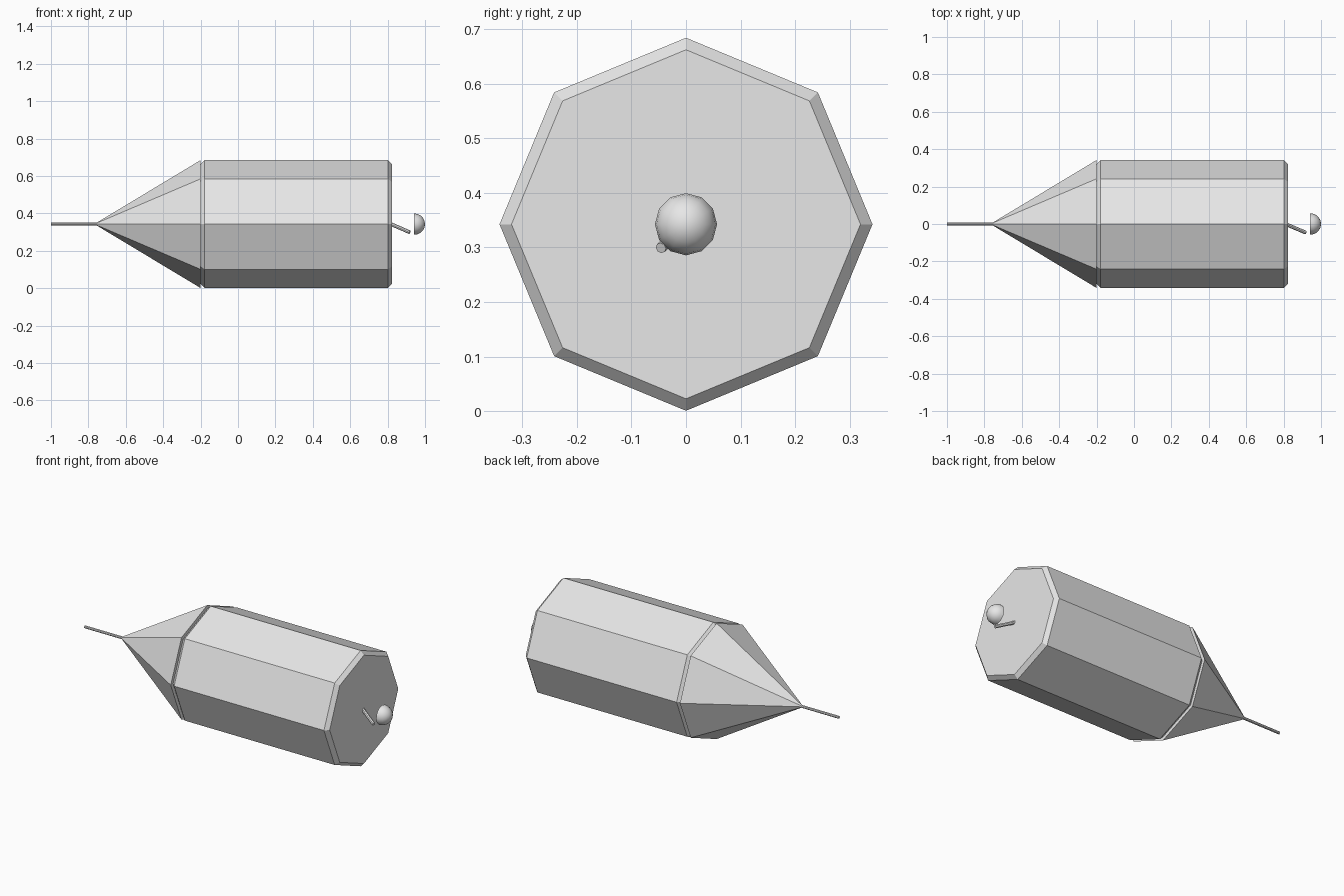
import bpy
import bmesh
from math import cos, sin, pi
from mathutils import Vector

cube = bpy.data.objects.get("Cube")
if cube:
    bpy.data.objects.remove(cube, do_unlink=True)

grey = bpy.data.materials.new("light_grey")
grey.use_nodes = True
colour = (0.8, 0.8, 0.8, 1)
grey.diffuse_color = colour
grey.node_tree.nodes["Principled BSDF"].inputs["Base Color"].default_value = colour

AXIS_Z = 0.3425   # height of the long axis
RADIUS = 0.342
BEVEL = 0.022


def lathe(name, profile, sides, start=(0, 0, AXIS_Z), direction=(1, 0, 0), smooth=False):
    """Closed solid of revolution; profile holds (distance, radius) pairs along direction."""
    bm = bmesh.new()
    rings = []
    for dist, radius in profile:
        if radius == 0:
            rings.append([bm.verts.new((dist, 0, 0))] * sides)
        else:
            rings.append([bm.verts.new((dist, radius * cos(2 * pi * i / sides),
                                        radius * sin(2 * pi * i / sides)))
                          for i in range(sides)])
    for a, b in zip(rings, rings[1:]):
        for i in range(sides):
            j = (i + 1) % sides
            bm.faces.new(dict.fromkeys((a[i], a[j], b[j], b[i])))
    for ring in (rings[0], rings[-1]):
        if ring[0] is not ring[1]:
            bm.faces.new(ring)
    bmesh.ops.recalc_face_normals(bm, faces=bm.faces)
    mesh = bpy.data.meshes.new(name)
    bm.to_mesh(mesh)
    bm.free()
    mesh.materials.append(grey)
    obj = bpy.data.objects.new(name, mesh)
    bpy.context.collection.objects.link(obj)
    obj.location = start
    obj.rotation_mode = 'QUATERNION'
    obj.rotation_quaternion = Vector((1, 0, 0)).rotation_difference(Vector(direction))
    if smooth:
        bpy.ops.object.select_all(action='DESELECT')
        obj.select_set(True)
        bpy.context.view_layer.objects.active = obj
        bpy.ops.object.shade_smooth_by_angle(angle=pi / 4)
    return obj


# Octagonal body with chamfered ends
back, front = -0.2, 0.823
lathe("body", [(back, RADIUS - BEVEL), (back + BEVEL, RADIUS),
               (front - BEVEL, RADIUS), (front, RADIUS - BEVEL)], 8)

# Pointed nose
lathe("nose_cone", [(-0.768, 0), (-0.2, RADIUS)], 8)

# Thin probe at the tip
lathe("nose_probe", [(-1, 0.008), (-0.74, 0.008)], 8)

# Slanted stub on the flat end
stub_start = Vector((0.81, 0, 0.346))
stub = Vector((0.918, -0.046, 0.299)) - stub_start
lathe("slanted_stub", [(0, 0.01), (stub.length, 0.01)], 8, stub_start, stub)

# Small half dome floating beyond the flat end
steps = 5
dome = [(0.942 + 0.058 * sin(pi / 2 * k / steps), 0.057 * cos(pi / 2 * k / steps))
        for k in range(steps)] + [(1.0, 0)]
lathe("end_dome", dome, 12, smooth=True)
